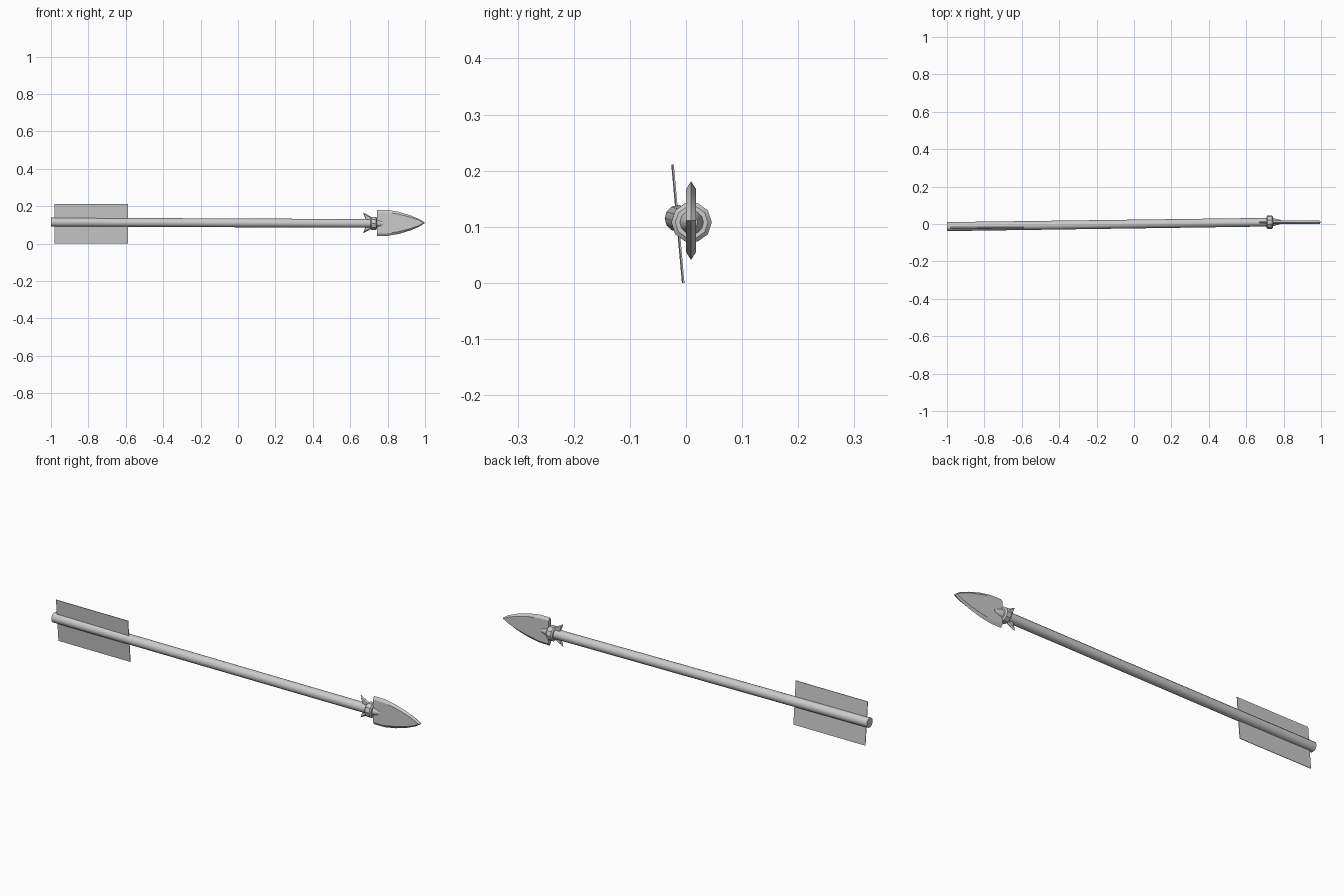
import bpy, bmesh
from mathutils import Vector

if "Cube" in bpy.data.objects:
    bpy.data.objects.remove(bpy.data.objects["Cube"])

A = Vector((-1.0, -0.014, 0.115))     # nock end of the shaft axis
B = Vector((0.74, 0.010, 0.108))      # head end of the shaft axis
AXIS = (B - A).normalized()


def finish(name, bm, angle=None):
    bmesh.ops.recalc_face_normals(bm, faces=bm.faces)
    me = bpy.data.meshes.new(name)
    bm.to_mesh(me)
    bm.free()
    ob = bpy.data.objects.new(name, me)
    bpy.context.collection.objects.link(ob)
    if angle:
        bpy.ops.object.select_all(action='DESELECT')
        ob.select_set(True)
        bpy.context.view_layer.objects.active = ob
        bpy.ops.object.shade_smooth_by_angle(angle=angle)
    return ob


def on_axis(x):
    return A + (B - A) * ((x - A.x) / (B.x - A.x))


def turned(name, profile, sides, angle):
    """Capped tube round the shaft axis from (x, radius) pairs."""
    bm = bmesh.new()
    side = AXIS.cross(Vector((0, 0, 1))).normalized()
    rings = []
    from math import cos, sin, tau
    for x, r in profile:
        c = on_axis(x)
        up = side.cross(AXIS)
        rings.append([bm.verts.new(c + r * (side * cos(tau * i / sides) + up * sin(tau * i / sides)))
                      for i in range(sides)])
    for a, b in zip(rings, rings[1:]):
        for i in range(sides):
            j = (i + 1) % sides
            bm.faces.new((a[i], a[j], b[j], b[i]))
    bm.faces.new(rings[0])
    bm.faces.new(rings[-1])
    return finish(name, bm, angle)


def blade(name, outer, inner, y, t):
    """Flat plate in xz with a bevelled rim: inner outline on both faces, outer at mid thickness."""
    bm = bmesh.new()
    mid = [bm.verts.new((x, y, z)) for x, z in outer]
    n = len(mid)
    for s in (-1, 1):
        face = [bm.verts.new((x, y + s * t, z)) for x, z in inner]
        bm.faces.new(face)
        for i in range(n):
            j = (i + 1) % n
            bm.faces.new((mid[i], mid[j], face[j], face[i]))
    return finish(name, bm, 0.4)


# shaft, tapering into the back of the head
turned("shaft", [(-1.0, 0.024), (0.715, 0.023), (0.745, 0.021), (0.785, 0.010)], 12, 0.7)

# binding ring
turned("binding_ring", [(0.708, 0.029), (0.714, 0.036), (0.738, 0.036), (0.744, 0.029)], 10, 0.5)

# arrowhead blade
ZC = 0.111
half = [(0.742, 0.070), (0.80, 0.0695), (0.86, 0.059), (0.92, 0.041), (0.97, 0.020)]
tip = [(1.0, 0.0)]
outer = [(x, ZC + h) for x, h in half + tip] + [(x, ZC - h) for x, h in reversed(half)]
inner = [(x - 0.03 * max(0, x - 0.742), ZC + (z - ZC) * 0.8) for x, z in outer]
blade("arrowhead_blade", outer, inner, 0.009, 0.009)

# swallow-tail barbs of the tang, above and below the shaft
for label, s in (("upper", 1), ("lower", -1)):
    out = [(0.668, ZC + s * 0.056), (0.720, ZC + s * 0.028), (0.720, ZC), (0.690, ZC)]
    inn = [(0.674, ZC + s * 0.047), (0.718, ZC + s * 0.023), (0.720, ZC), (0.692, ZC)]
    blade(label + "_barb", out, inn, 0.009, 0.007)

# fletching: one thin, slightly leaning vane through the shaft
bm = bmesh.new()
vs = []
for x in (-0.982, -0.588):
    for dy, z in ((-0.0105, 0.211), (0.0085, 0.0)):
        for t in (-0.0015, 0.0015):
            vs.append(bm.verts.new((x, -0.0135 + dy + t + 0.004 * (x + 0.785), z)))
for f in ((0, 1, 3, 2), (4, 5, 7, 6), (0, 1, 5, 4), (2, 3, 7, 6), (0, 2, 6, 4), (1, 3, 7, 5)):
    bm.faces.new([vs[i] for i in f])
finish("fletching", bm)
